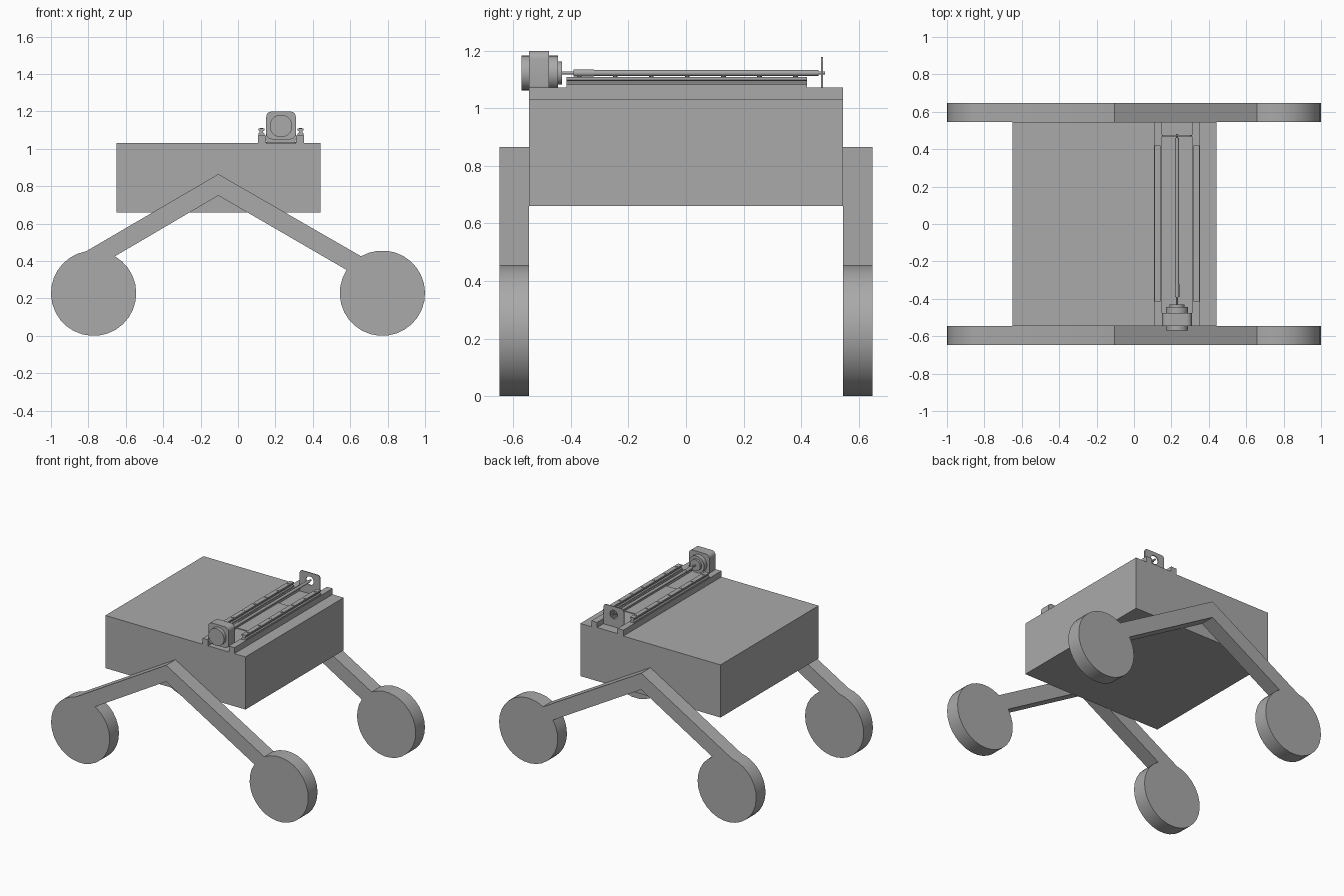
import bpy, bmesh, math
from mathutils import Matrix

if "Cube" in bpy.data.objects:
    bpy.data.objects.remove(bpy.data.objects["Cube"])

grey = bpy.data.materials.new("plain grey")
grey.use_nodes = True
colour = (0.4, 0.4, 0.4, 1)
grey.diffuse_color = colour
grey.node_tree.nodes["Principled BSDF"].inputs["Base Color"].default_value = colour


def finish(name, bm):
    bmesh.ops.recalc_face_normals(bm, faces=bm.faces)
    mesh = bpy.data.meshes.new(name)
    bm.to_mesh(mesh)
    bm.free()
    mesh.materials.append(grey)
    obj = bpy.data.objects.new(name, mesh)
    bpy.context.collection.objects.link(obj)
    bpy.ops.object.select_all(action='DESELECT')
    obj.select_set(True)
    bpy.context.view_layer.objects.active = obj
    bpy.ops.object.shade_smooth_by_angle(angle=math.radians(30))
    return obj


def extrude(name, outline, y0, y1):
    """Extrude an (x, z) outline along y."""
    bm = bmesh.new()
    face = bm.faces.new([bm.verts.new((x, y0, z)) for x, z in outline])
    new = bmesh.ops.extrude_face_region(bm, geom=[face])["geom"]
    verts = [v for v in new if isinstance(v, bmesh.types.BMVert)]
    bmesh.ops.translate(bm, verts=verts, vec=(0, y1 - y0, 0))
    return finish(name, bm)


def box(name, x0, x1, y0, y1, z0, z1):
    return extrude(name, [(x0, z0), (x1, z0), (x1, z1), (x0, z1)], y0, y1)


def arc(cx, cz, r, start, end, steps):
    angles = [math.radians(start + (end - start) * i / steps) for i in range(steps + 1)]
    return [(cx + r * math.cos(a), cz + r * math.sin(a)) for a in angles]


def rod(name, r, y0, y1, x, z, sides=32):
    return extrude(name, arc(x, z, r, 0, 360, sides)[:-1], y0, y1)


def rounded(cx, cz, half_w, half_h, r):
    points = []
    for k, (sx, sz) in enumerate([(1, 1), (-1, 1), (-1, -1), (1, -1)]):
        points += arc(cx + sx * (half_w - r), cz + sz * (half_h - r), r, k * 90, k * 90 + 90, 5)
    return points


# Body
box("body", -0.65, 0.44, -0.545, 0.545, 0.66, 1.03)

# Rocker legs, each one outline of bent arm and two wheels
WHEEL_X, WHEEL_R = 0.772, 0.228
rocker = [(-0.105, 0.865)]
rocker += arc(WHEEL_X, WHEEL_R, WHEEL_R, 120, -213, 28)
rocker += [(-0.105, 0.75)]
rocker += arc(-WHEEL_X, WHEEL_R, WHEEL_R, 60, -260, 27)
extrude("right_rocker", rocker, -0.648, -0.545)
extrude("left_rocker", rocker, 0.545, 0.648)

# Slide rails on raised bars, with bolts
AXIS_X, AXIS_Z = 0.23, 1.122
for side, s in (("right", -1), ("left", 1)):
    bar_x, rail_x = AXIS_X + s * 0.102, AXIS_X + s * 0.105
    box(side + "_bar", bar_x - 0.022, bar_x + 0.022, -0.545, 0.545, 1.03, 1.072)
    half = [(0.016, 1.072), (0.016, 1.082), (0.009, 1.087),
            (0.009, 1.094), (0.016, 1.098), (0.016, 1.108)]
    profile = [(rail_x + w, z) for w, z in half] + [(rail_x - w, z) for w, z in reversed(half)]
    extrude(side + "_rail", profile, -0.415, 0.42)
    bolts = bmesh.new()
    for i in range(7):
        bmesh.ops.create_cone(bolts, cap_ends=True, segments=12, radius1=0.008, radius2=0.008,
                              depth=0.004,
                              matrix=Matrix.Translation((rail_x, -0.37 + i * 0.125, 1.109)))
    finish(side + "_rail_bolts", bolts)

# Base plate between the bars
box("base_plate", 0.15, 0.31, -0.225, 0.235, 1.03, 1.035)

# Lead screw and coupling
rod("lead_screw", 0.01, -0.39, 0.46, AXIS_X, AXIS_Z, 16)
rod("screw_end", 0.006, -0.44, 0.482, AXIS_X, AXIS_Z, 12)
rod("screw_coupling", 0.012, -0.39, -0.32, AXIS_X, AXIS_Z, 16)

# Motor
rod("motor_cap", 0.06, -0.57, -0.54, AXIS_X, AXIS_Z)
extrude("motor_housing", rounded(AXIS_X, 1.125, 0.079, 0.074, 0.028), -0.545, -0.475)
rod("motor_collar", 0.06, -0.475, -0.445, AXIS_X, AXIS_Z)
rod("motor_nose", 0.04, -0.445, -0.43, AXIS_X, AXIS_Z)

# End bracket with a bearing hole and a foot
plate = extrude("end_bracket", rounded(AXIS_X, 1.104, 0.079, 0.074, 0.02), 0.469, 0.475)
cutter = rod("bearing_hole_cutter", 0.03, 0.45, 0.5, AXIS_X, AXIS_Z)
cutter.hide_render = True
cutter.hide_viewport = True
hole = plate.modifiers.new("bearing hole", 'BOOLEAN')
hole.operation = 'DIFFERENCE'
hole.object = cutter
box("bracket_foot", 0.15, 0.31, 0.469, 0.545, 1.03, 1.036)
